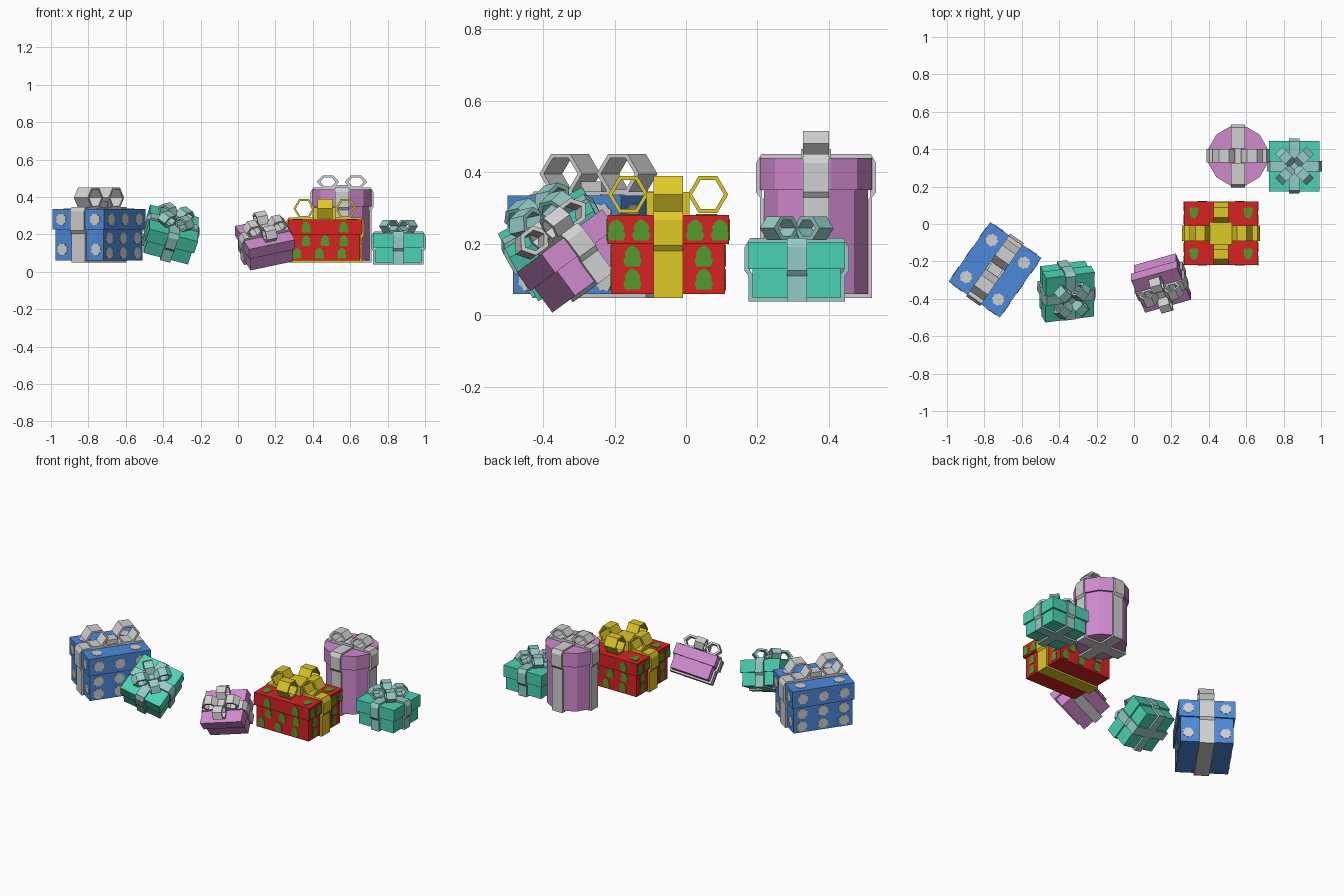
import bpy, bmesh
from math import pi, cos, sin, radians
from mathutils import Matrix, Vector

cube = bpy.data.objects.get("Cube")
if cube:
    bpy.data.objects.remove(cube)


def material(name, *rgb):
    linear = [((c / 255 + 0.055) / 1.055) ** 2.4 for c in rgb] + [1]
    m = bpy.data.materials.new(name)
    m.use_nodes = True
    m.diffuse_color = linear
    m.node_tree.nodes["Principled BSDF"].inputs["Base Color"].default_value = linear
    return m


BLUE = material("blue paper", 76, 138, 218)
RED = material("red paper", 214, 34, 34)
TEAL = material("teal paper", 75, 210, 178)
PINK = material("pink paper", 208, 138, 206)
SILVER = material("silver ribbon", 208, 208, 208)
GOLD = material("gold ribbon", 222, 200, 38)
PALE_TEAL = material("pale teal ribbon", 148, 203, 198)
GREEN = material("green print", 82, 155, 42)

T = Matrix.Translation
FLAT = Matrix.Rotation(pi / 2, 4, 'X')


def turn(angle):
    return Matrix.Rotation(angle, 4, 'Z')


def prism(bm, outline, depth, mat, inner=None):
    """Extrude an XZ outline along Y, hollow if an inner outline is given."""
    def layer(points, y):
        return [bm.verts.new(mat @ Vector((x, y, z))) for x, z in points]

    def bridge(a, b):
        for i in range(len(a)):
            j = (i + 1) % len(a)
            bm.faces.new((a[i], a[j], b[j], b[i]))

    front, back = layer(outline, -depth / 2), layer(outline, depth / 2)
    bridge(front, back)
    if inner:
        front_in, back_in = layer(inner, -depth / 2), layer(inner, depth / 2)
        bridge(back_in, front_in)
        bridge(front_in, front)
        bridge(back, back_in)
    else:
        bm.faces.new(front)
        bm.faces.new(back)


def finish(name, bm, mat, place):
    bmesh.ops.recalc_face_normals(bm, faces=bm.faces)
    mesh = bpy.data.meshes.new(name)
    bm.to_mesh(mesh)
    bm.free()
    mesh.materials.append(mat)
    ob = bpy.data.objects.new(name, mesh)
    ob.matrix_world = place
    bpy.context.collection.objects.link(ob)


def rectangle(x, y):
    return [(-x, -y), (x, -y), (x, y), (-x, y)]


def slab(bm, plan, low, high):
    prism(bm, plan, high - low, T((0, 0, (low + high) / 2)) @ FLAT)


def gift(name, place, half, height, lid_z, paper, ribbon, width,
         bands, loops, reach, loop_h, knot, sides=4):
    hx, hy = half
    lip, t = 0.011, 0.011

    def plan(inset):
        if sides == 4:
            return rectangle(hx - inset, hy - inset)
        r = (hx - inset) / cos(pi / sides)
        angles = [(i + 0.5) * 2 * pi / sides for i in range(sides)]
        return [(r * cos(a), r * sin(a)) for a in angles]

    # Wrapped body and overhanging lid
    bm = bmesh.new()
    slab(bm, plan(lip), 0, lid_z + 0.01)
    finish(name + "_body", bm, paper, place)
    bm = bmesh.new()
    slab(bm, plan(0), lid_z, height)
    finish(name + "_lid", bm, paper, place)

    # Ribbon bands following the body and lid silhouette
    bm = bmesh.new()
    for a in bands:
        w = hx if a == 0 else hy
        right = [(w - lip + t, -t), (w - lip + t, lid_z - 0.02), (w + t, lid_z - 0.005),
                 (w + t, height - 0.014), (w - 0.004, height + t)]
        outer = right + [(-x, z) for x, z in reversed(right)]
        inner = [(x * 0.9, height / 2 + (z - height / 2) * 0.85) for x, z in outer]
        prism(bm, outer, width, turn(a), inner)
    finish(name + "_ribbon", bm, ribbon, place)

    # Bow of hollow six-sided loops
    bm = bmesh.new()
    r0, r1 = reach
    k, mid, zc = (r1 - r0) * 0.27, (r0 + r1) / 2, loop_h / 2
    outer = [(r0, zc), (r0 + k, 0), (r1 - k, 0), (r1, zc), (r1 - k, loop_h), (r0 + k, loop_h)]
    f = 1 - 0.022 / loop_h
    inner = [(mid + (x - mid) * f, zc + (z - zc) * f) for x, z in outer]
    for a in loops:
        prism(bm, outer, width, turn(a) @ T((0, 0, height + 0.006)), inner)
    finish(name + "_bow_loops", bm, ribbon, place)

    # Knot
    bm = bmesh.new()
    slab(bm, rectangle(knot[0], knot[0]), height, height + knot[1])
    finish(name + "_knot", bm, ribbon, place @ turn(loops[0]))


def prints(name, place, half, height, lid_z, outline, mat, top, on_x, on_y):
    """Thin printed plates on the top and, mirrored, on opposite sides."""
    bm = bmesh.new()
    for u, v in top:
        prism(bm, outline, 0.006, T((u, v, height)) @ FLAT)
    for i in range(4):
        spots, reach = (on_x, half[0]) if i % 2 == 0 else (on_y, half[1])
        for u, v in spots:
            d = reach if v > lid_z else reach - 0.011
            prism(bm, outline, 0.006, turn(i * pi / 2 - pi / 2) @ T((u, d, v)))
    finish(name, bm, mat, place)


def tilted(centre, x_axis, y_axis, height):
    x = Vector(x_axis).normalized()
    z = x.cross(Vector(y_axis)).normalized()
    y = z.cross(x)
    return T(centre) @ Matrix((x, y, z)).transposed().to_4x4() @ T((0, 0, -height / 2))


def grid(us, vs):
    return [(u, v) for u in us for v in vs]


CROSS = [0, pi / 2]
FOUR = [i * pi / 2 for i in range(4)]
DIAGONAL = [a + pi / 4 for a in FOUR]

# Blue box with dots
blue_place = T((-0.743, -0.245, 0.06)) @ turn(radians(55))
blue_half = (0.194, 0.167)
gift("blue_gift", blue_place, blue_half, 0.275, 0.165, BLUE, SILVER, 0.09,
     [0], [0, pi], (0.025, 0.17), 0.11, (0.035, 0.04))
dot = [(r * cos(i * pi / 8), r * sin(i * pi / 8))
       for i in range(16) for r in [0.035 if i % 2 else 0.029]]
prints("blue_gift_dots", blue_place, blue_half, 0.275, 0.165, dot, SILVER,
       grid((-0.12, 0.12), (-0.105, 0.105)),
       grid((-0.11, 0.11), (0.06, 0.22)),
       grid((-0.13, 0, 0.13), (0.04, 0.12, 0.22)))

# Red box with little trees
red_place = T((0.465, -0.05, 0.06))
red_half = (0.198, 0.17)
gift("red_gift", red_place, red_half, 0.22, 0.14, RED, GOLD, 0.082,
     [0], FOUR, (0.055, 0.168), 0.104, (0.06, 0.065))
side = [(0.02, -0.028), (0.026, -0.012), (0.02, -0.002), (0.022, 0.01), (0.012, 0.024)]
tree = side + [(0, 0.032)] + [(-x, z) for x, z in reversed(side)]
prints("red_gift_trees", red_place, red_half, 0.22, 0.14, tree, GREEN,
       grid((-0.145, 0.145), (-0.11, 0.11)),
       grid((-0.145, -0.075, 0.075, 0.145), (0.178,)) + grid((-0.1, 0.1), (0.04, 0.105)),
       grid((-0.1, 0.1), (0.178,)) + grid((-0.1, 0, 0.1), (0.105,))
       + grid((-0.09, 0.03, 0.15), (0.038,)))

# Tall round pink box
gift("round_pink_gift", T((0.556, 0.364, 0.06)), (0.157, 0.157), 0.38, 0.29, PINK, SILVER,
     0.073, CROSS, [0, pi], (0.015, 0.135), 0.07, (0.042, 0.025), sides=12)

# Teal boxes, one upright and one tipped over
teal = ((0.135, 0.135), 0.155, 0.08, TEAL, PALE_TEAL, 0.056,
        CROSS, DIAGONAL, (0.015, 0.118), 0.066, (0.025, 0.035))
gift("upright_teal_gift", T((0.858, 0.31, 0.05)), *teal)
gift("tipped_teal_gift",
     tilted((-0.363, -0.356, 0.195), (0.96, 0.12, -0.25), (-0.02, 0.85, 0.48), 0.155), *teal)

# Tipped pink box
gift("tipped_pink_gift",
     tilted((0.145, -0.31, 0.148), (0.95, 0.27, 0.2), (-0.31, 0.76, 0.56), 0.15),
     (0.13, 0.112), 0.15, 0.085, PINK, SILVER, 0.06,
     [0], FOUR, (0.02, 0.118), 0.072, (0.03, 0.04))
